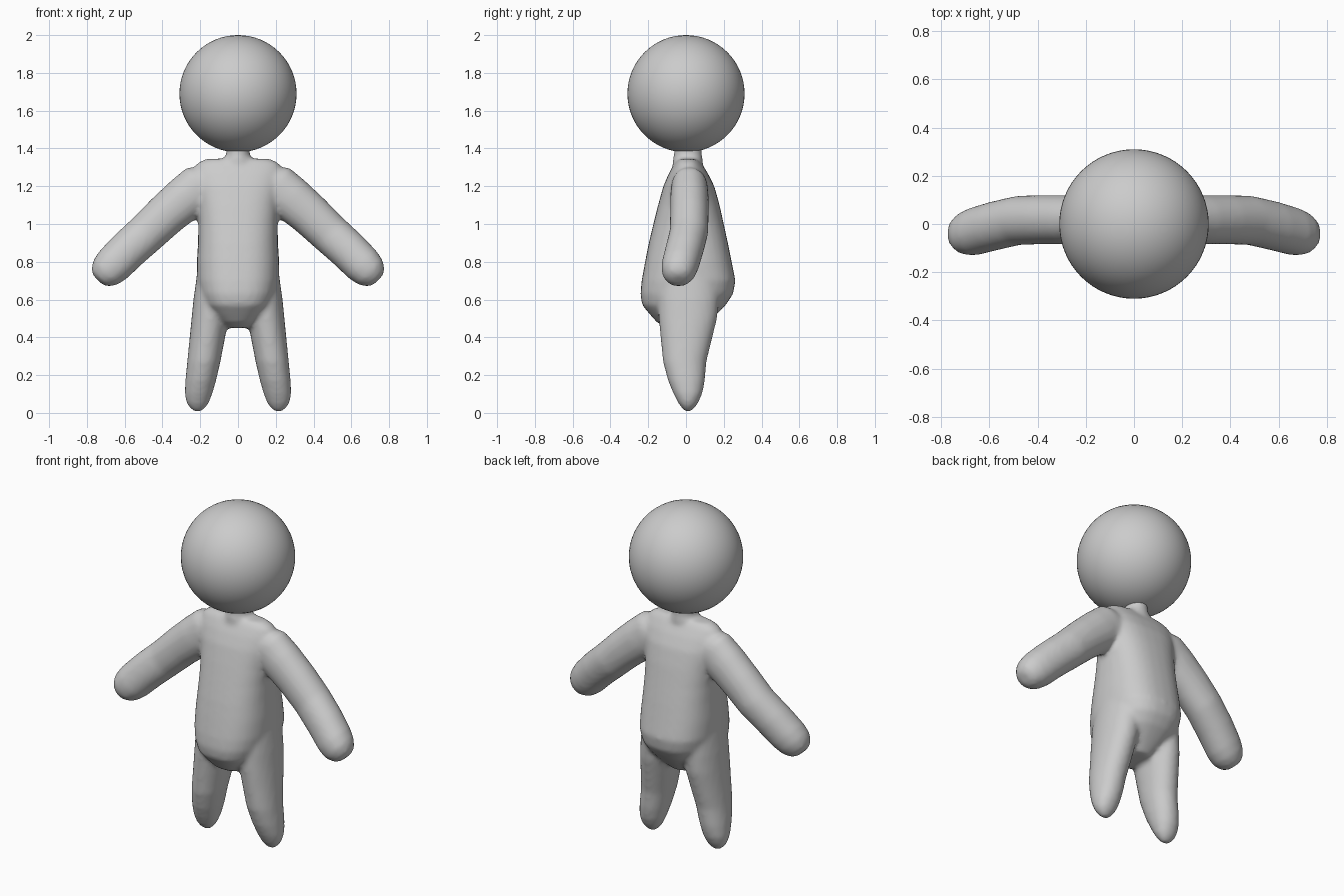
import bpy, bmesh, math
from mathutils import Vector

grey = bpy.data.materials.new("light grey")
grey.diffuse_color = (0.6, 0.6, 0.6, 1)


def loft(bm, sections, power=2.0, mirror=1, n=32):
    """Closed tube; section = (x, y, z, half width, half depth, tilt in degrees)."""
    rings = []
    for x, y, z, rx, ry, tilt in sections:
        t, ring = math.radians(tilt), []
        for i in range(n):
            a = 2 * math.pi * i / n
            c, s = math.cos(a), math.sin(a)
            u = rx * math.copysign(abs(c) ** (2 / power), c)
            v = ry * math.copysign(abs(s) ** (2 / power), s)
            ring.append(bm.verts.new((mirror * (x + u * math.cos(t)), y + v,
                                      z + u * math.sin(t))))
        rings.append(ring)
    faces = [bm.faces.new(rings[0][::-1]), bm.faces.new(rings[-1])]
    for a, b in zip(rings, rings[1:]):
        for i in range(n):
            j = (i + 1) % n
            faces.append(bm.faces.new((a[i], a[j], b[j], b[i])))
    bmesh.ops.recalc_face_normals(bm, faces=faces)


bm = bmesh.new()

# torso: (z, half width, front y, back y)
torso = [(0.45, 0.07, -0.10, 0.09), (0.48, 0.10, -0.155, 0.12),
         (0.52, 0.14, -0.19, 0.16), (0.57, 0.18, -0.232, 0.21),
         (0.63, 0.205, -0.242, 0.25), (0.70, 0.218, -0.235, 0.262),
         (0.80, 0.218, -0.217, 0.242), (0.90, 0.212, -0.197, 0.222),
         (1.00, 0.21, -0.173, 0.20), (1.10, 0.215, -0.148, 0.178),
         (1.20, 0.23, -0.12, 0.15), (1.27, 0.235, -0.09, 0.115),
         (1.32, 0.22, -0.062, 0.082), (1.345, 0.17, -0.04, 0.06)]
loft(bm, [(0, (f + b) / 2, z, w, (b - f) / 2, 0) for z, w, f, b in torso], 2.5)

# neck with a small flare at the shoulders
loft(bm, [(0, 0.01, 1.28, 0.09, 0.08, 0), (0, 0.01, 1.345, 0.08, 0.08, 0),
          (0, 0.01, 1.365, 0.062, 0.074, 0), (0, 0.01, 1.46, 0.062, 0.074, 0)])

# legs: (z, inner x, outer x, front y, back y)
leg = [(0.75, 0.03, 0.215, -0.15, 0.18), (0.60, 0.04, 0.236, -0.15, 0.175),
       (0.50, 0.052, 0.246, -0.145, 0.165), (0.40, 0.068, 0.256, -0.135, 0.14),
       (0.27, 0.093, 0.269, -0.122, 0.108), (0.17, 0.116, 0.279, -0.095, 0.10),
       (0.10, 0.136, 0.282, -0.066, 0.086), (0.05, 0.156, 0.272, -0.04, 0.063),
       (0.02, 0.178, 0.25, -0.018, 0.04), (0.006, 0.197, 0.23, 0.0, 0.02)]
# arms: (x, y, z, half height, half depth, tilt)
arm = [(0.12, 0.015, 1.22, 0.09, 0.085, 65), (0.20, 0.018, 1.19, 0.13, 0.097, 57),
       (0.28, 0.018, 1.135, 0.12, 0.102, 50), (0.38, 0.018, 1.05, 0.113, 0.102, 47),
       (0.48, 0.015, 0.955, 0.108, 0.102, 46), (0.58, -0.008, 0.865, 0.106, 0.102, 45),
       (0.66, -0.03, 0.785, 0.103, 0.10, 45), (0.70, -0.038, 0.745, 0.092, 0.09, 45),
       (0.73, -0.04, 0.715, 0.066, 0.065, 45), (0.742, -0.04, 0.703, 0.035, 0.035, 45)]
for side in (1, -1):
    loft(bm, [((i + o) / 2, (f + b) / 2, z, (o - i) / 2, (b - f) / 2, 0)
              for z, i, o, f, b in leg], 2.1, side)
    loft(bm, arm, 2.1, side)

# fuse the limbs into one smooth body
mesh = bpy.data.meshes.new("body")
bm.to_mesh(mesh)
bm.free()
body = bpy.data.objects.new("body", mesh)
bpy.context.collection.objects.link(body)
mesh.materials.append(grey)
remesh = body.modifiers.new("fuse", 'REMESH')
remesh.mode = 'VOXEL'
remesh.voxel_size = 0.013
remesh.use_smooth_shade = True
smooth = body.modifiers.new("soften", 'SMOOTH')
smooth.factor = 0.5
smooth.iterations = 8

# head
bpy.ops.mesh.primitive_uv_sphere_add(segments=64, ring_count=32, radius=0.31,
                                     location=(0, 0, 1.69))
head = bpy.context.object
head.name = "head"
head.data.materials.append(grey)
bpy.ops.object.shade_smooth()
